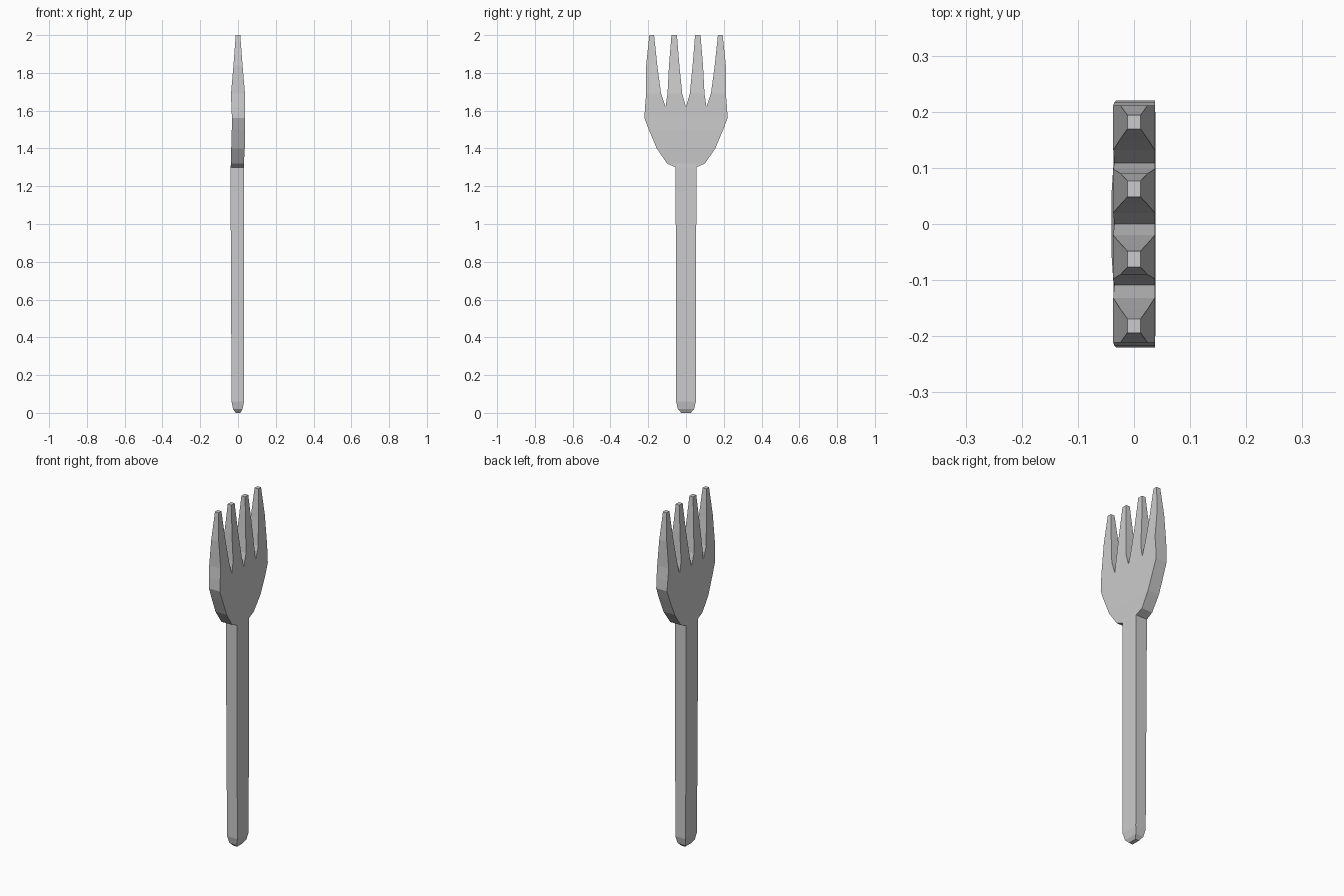
import bpy, bmesh

if "Cube" in bpy.data.objects:
    bpy.data.objects.remove(bpy.data.objects["Cube"])

# Handle and palm sections: z, half width, back x, front x
BODY = [(0.00, 0.025, -0.012, 0.012), (0.02, 0.043, -0.026, 0.024),
        (0.06, 0.052, -0.034, 0.032), (1.30, 0.055, -0.040, 0.032),
        (1.32, 0.100, -0.037, 0.031), (1.40, 0.155, -0.036, 0.036),
        (1.50, 0.197, -0.033, 0.038), (1.56, 0.220, -0.032, 0.037),
        (1.62, 0.217, -0.035, 0.037)]

# Prong sections above the palm: z, half thickness
LEVELS = [(1.69, 0.037), (1.84, 0.024), (2.00, 0.012)]
# Inner and outer edges of each prong at those levels
PRONGS = [[(0.020, 0.098), (0.035, 0.090), (0.048, 0.077)],
          [(0.132, 0.211), (0.152, 0.211), (0.169, 0.194)]]


def ring(bm, z, y0, y1, x0, x1):
    return [bm.verts.new(p) for p in
            ((x0, y0, z), (x1, y0, z), (x1, y1, z), (x0, y1, z))]


def loft(bm, rings, sides):
    for a, b in zip(rings, rings[1:]):
        for i in sides:
            j = (i + 1) % 4
            bm.faces.new((a[i], a[j], b[j], b[i]))


bm = bmesh.new()
for k, edges in enumerate(PRONGS):
    # Half of the handle and palm is split into two strips, one per prong
    body = [ring(bm, z, w * k / 2, w * (k + 1) / 2, x0, x1)
            for z, w, x0, x1 in BODY]
    loft(bm, body, (1, 3) if k == 0 else (1, 2, 3))
    bm.faces.new(body[0])
    # Tapered prong with a flat tip
    prong = [body[-1]] + [ring(bm, z, y0, y1, -t, t)
                          for (z, t), (y0, y1) in zip(LEVELS, edges)]
    loft(bm, prong, range(4))
    bm.faces.new(prong[-1])

bmesh.ops.remove_doubles(bm, verts=bm.verts, dist=0.0005)
# Mirror the half to complete the fork
geom = bm.verts[:] + bm.edges[:] + bm.faces[:]
bmesh.ops.mirror(bm, geom=geom, axis='Y', merge_dist=0.0005)
bmesh.ops.remove_doubles(bm, verts=bm.verts, dist=0.0005)
bmesh.ops.recalc_face_normals(bm, faces=bm.faces)

mesh = bpy.data.meshes.new("fork")
bm.to_mesh(mesh)
bm.free()
fork = bpy.data.objects.new("fork", mesh)
bpy.context.collection.objects.link(fork)
